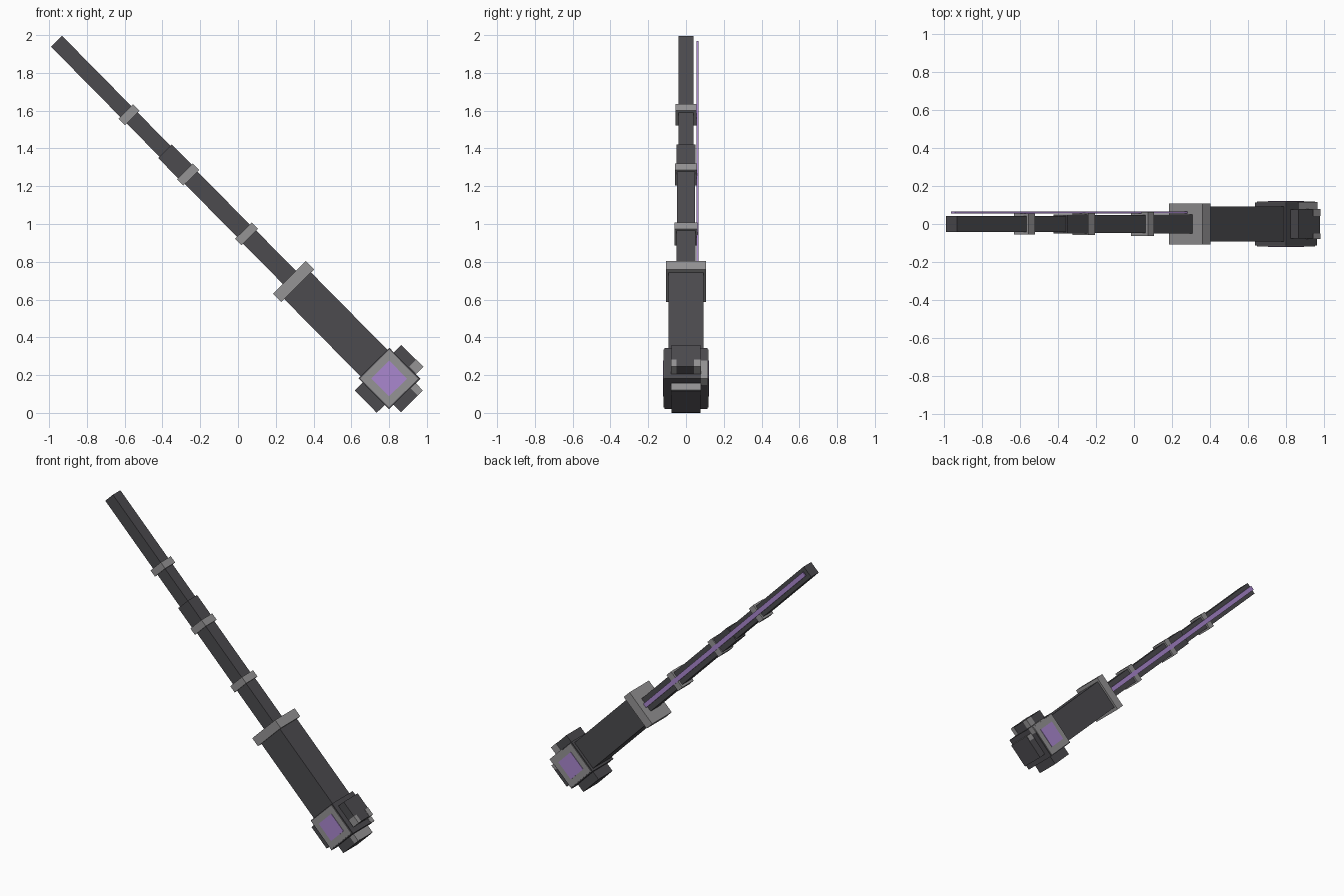
import bpy
from math import radians
from mathutils import Matrix

cube = bpy.data.objects.get("Cube")
if cube:
    bpy.data.objects.remove(cube, do_unlink=True)


def material(name, rgb):
    mat = bpy.data.materials.new(name)
    mat.use_nodes = True
    mat.diffuse_color = (*rgb, 1)
    mat.node_tree.nodes["Principled BSDF"].inputs["Base Color"].default_value = (*rgb, 1)
    return mat


DARK = material("dark_metal", (0.072, 0.07, 0.078))
GREY = material("grey_metal", (0.30, 0.295, 0.30))
PURPLE = material("purple_crystal", (0.40, 0.245, 0.62))

# Leaning frame: local z runs up the shaft from the pommel centre
FRAME = Matrix.Translation((0.80, 0, 0.182)) @ Matrix.Rotation(radians(-44.6), 4, "Y")


def box(name, mat, across, depth, along):
    """Box given by its (low, high) range on each local axis."""
    ranges = (across, depth, along)
    bpy.ops.mesh.primitive_cube_add(size=1)
    obj = bpy.context.object
    obj.name = name
    centre = [(a + b) / 2 for a, b in ranges]
    size = [b - a for a, b in ranges]
    obj.data.transform(FRAME @ Matrix.Translation(centre) @ Matrix.Diagonal((*size, 1)))
    obj.data.materials.append(mat)
    return obj


def both(h):
    return (-h, h)


# Handle and guard
box("handle", DARK, both(0.1), both(0.093), (0.1, 0.7))
box("guard", GREY, both(0.123), both(0.107), (0.69, 0.752))

# Stepped shaft
for name, half, along in (("lower_shaft", 0.049, (0.75, 1.08)),
                          ("middle_shaft", 0.047, (1.08, 1.52)),
                          ("shaft_collar", 0.051, (1.52, 1.69)),
                          ("upper_shaft", 0.041, (1.69, 2.508))):
    box(name, DARK, both(half), both(half), along)

# Rings around the shaft
for name, half, u in (("lower_ring", 0.062, 1.075),
                      ("middle_ring", 0.059, 1.516),
                      ("upper_ring", 0.055, 1.961)):
    box(name, GREY, both(half), both(half), (u - 0.024, u + 0.024))

# Glowing strip along the back of the shaft
box("back_strip", PURPLE, both(0.015), (0.056, 0.065), (0.752, 2.495))

# Pommel core with a plate and crystal on front and back
box("pommel_core", DARK, both(0.115), both(0.114), both(0.115))
for side, s in (("front", -1), ("back", 1)):
    box(side + "_plate", GREY, both(0.108), sorted((s * 0.11, s * 0.119)), both(0.108))
    box(side + "_crystal", PURPLE, both(0.067), sorted((s * 0.115, s * 0.122)), both(0.067))

# Blocks on the three free sides of the pommel
box("upper_block", DARK, (0.1, 0.171), both(0.077), both(0.081))
box("lower_block", DARK, (-0.174, -0.1), both(0.077), both(0.083))
box("end_block", DARK, both(0.081), both(0.077), (-0.171, -0.1))

# Grey corner trims
box("end_block_trim", GREY, (0.045, 0.083), both(0.079), (-0.168, -0.118))
for side, depth in (("front", (-0.079, -0.05)), ("back", (0.042, 0.079))):
    box(side + "_upper_trim", GREY, (0.12, 0.173), depth, (-0.083, -0.03))
box("back_corner_trim", GREY, (0.07, 0.117), (0.08, 0.117), (-0.117, 0.02))
